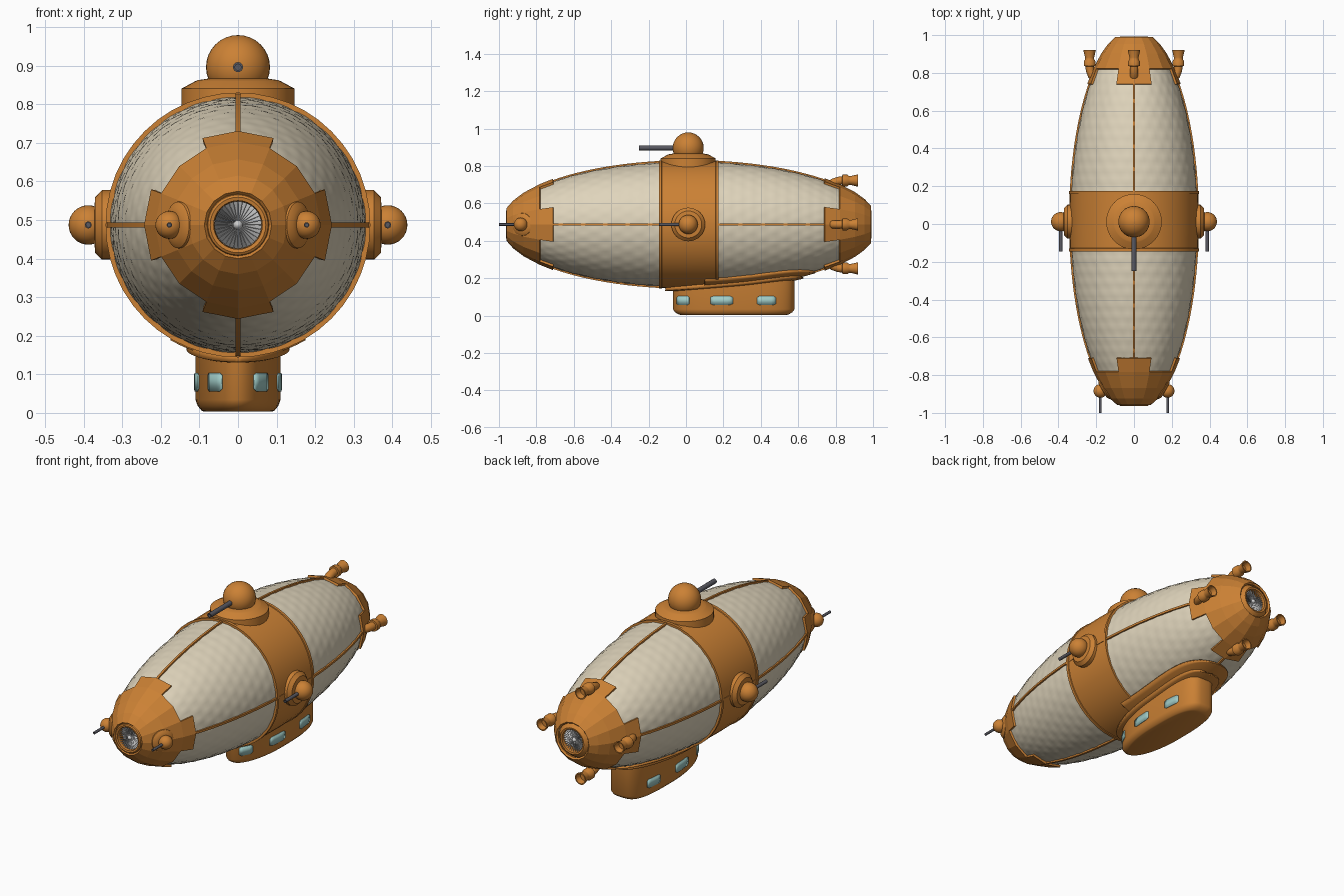
import bpy, bmesh
from math import sin, cos, pi, sqrt, radians
from mathutils import Vector

if "Cube" in bpy.data.objects:
    bpy.data.objects.remove(bpy.data.objects["Cube"])

CZ = 0.487  # height of the hull axis


def material(name, rgb):
    m = bpy.data.materials.new(name)
    m.diffuse_color = (*rgb, 1)
    m.use_nodes = True
    m.node_tree.nodes["Principled BSDF"].inputs["Base Color"].default_value = m.diffuse_color
    return m


COPPER = material("copper", (0.60, 0.22, 0.035))
CANVAS = material("canvas", (0.74, 0.66, 0.50))
GLASS = material("glass", (0.35, 0.60, 0.57))
STEEL = material("gun_steel", (0.10, 0.10, 0.12))


def finish(name, bm, mat, smooth=35, thick=0):
    bmesh.ops.remove_doubles(bm, verts=bm.verts, dist=1e-5)
    bmesh.ops.recalc_face_normals(bm, faces=bm.faces)
    me = bpy.data.meshes.new(name)
    bm.to_mesh(me)
    bm.free()
    ob = bpy.data.objects.new(name, me)
    bpy.context.collection.objects.link(ob)
    if mat:
        me.materials.append(mat)
    if thick:
        s = ob.modifiers.new("thickness", 'SOLIDIFY')
        s.thickness, s.offset = thick, 0
    if smooth:
        bpy.ops.object.select_all(action='DESELECT')
        ob.select_set(True)
        bpy.context.view_layer.objects.active = ob
        bpy.ops.object.shade_smooth_by_angle(angle=radians(smooth))
    return ob


def loft(name, rings, mat, closed=True, caps=True, smooth=35, thick=0):
    bm = bmesh.new()
    vs = [[bm.verts.new(p) for p in r] for r in rings]
    n = len(vs[0])
    for a, b in zip(vs, vs[1:]):
        for i in range(n if closed else n - 1):
            j = (i + 1) % n
            bm.faces.new((a[i], a[j], b[j], b[i]))
    if closed and caps:
        bm.faces.new(vs[0])
        bm.faces.new(vs[-1])
    return finish(name, bm, mat, smooth, thick)


def lathe(name, profile, mat, base, axis, n=32, **kw):
    """profile: (radius, distance along axis) from the base point"""
    q = Vector(axis).to_track_quat('Z', 'Y')
    rings = [[Vector(base) + q @ Vector((r * cos(2*pi*i/n), r * sin(2*pi*i/n), h))
              for i in range(n)] for r, h in profile]
    return loft(name, rings, mat, **kw)


def hull_r(y):
    return 0.335 * sqrt(max(0, 1 - (y - 0.02) ** 2))


def polar(r, y, a):
    return Vector((r * cos(a), y, CZ + r * sin(a)))


def span(a, b, n):
    return [a + (b - a) * i / n for i in range(n + 1)]


# Quilted canvas envelope
N = 112
rings = []
for k, y in enumerate(span(-0.80, 0.84, 110)):
    row = int((y + 1) / 0.06)
    rings.append([polar(hull_r(y) + 0.003 * abs(sin(pi * (y + 1) / 0.06))
                        * abs(sin(14 * 2*pi*i/N + row * pi / 2)) - 0.001, y, 2*pi*i/N)
                  for i in range(N)])
loft("envelope", rings, CANVAS, smooth=60)

# Central band with raised rims
band = [(0.325, -0.145), (0.343, -0.145), (0.343, -0.13), (0.339, -0.128), (0.341, 0.015),
        (0.339, 0.158), (0.343, 0.16), (0.343, 0.175), (0.325, 0.175)]
lathe("central_band", band, COPPER, (0, 0, CZ), (0, 1, 0), n=48, caps=False)

# Four lengthwise ribs
for k in range(4):
    a = k * pi / 2
    side = Vector((-sin(a), 0, cos(a))) * 0.006
    rings = []
    for y in span(-0.80, 0.85, 40):
        lo, hi = polar(hull_r(y) - 0.006, y, a), polar(hull_r(y) + 0.009, y, a)
        rings.append([lo - side, hi - side, hi + side, lo + side])
    loft("rib_%d" % k, rings, COPPER)


# Faceted end caps with four tabs, intake rims and fans
def end_cap(name, ys, s):
    bm = bmesh.new()
    P = lambda y, i: bm.verts.new(polar(hull_r(y) + 0.009, y, i * pi / 8))
    for i in range(16):
        for j, (y0, y1) in enumerate(zip(ys, ys[1:])):
            if j < len(ys) - 2 or i % 4 in (0, 3):
                bm.faces.new((P(y0, i), P(y0, i + 1), P(y1, i + 1), P(y1, i)))
    finish(name + "_cap", bm, COPPER, 0, 0.012)
    base = (0, ys[0], CZ)
    rim = [(0.098 if s > 0 else 0.085, -0.022), (0.078, 0.004), (0.072, 0.008), (0.063, 0.006),
           (0.061, -0.04)]
    lathe(name + "_intake_rim", rim, COPPER, base, (0, s, 0), caps=False)
    lathe(name + "_fan_back", [(0.062, -0.04), (0.062, -0.035)], None, base, (0, s, 0))
    lathe(name + "_fan_hub", [(0.014, -0.035), (0.012, -0.01), (0.006, -0.002), (0.001, 0)],
          None, base, (0, s, 0), n=16)
    bm = bmesh.new()
    for i in range(32):
        a = 2 * pi * i / 32
        y0, y1 = ys[0] - s * 0.012, ys[0] - s * 0.026
        bm.faces.new([bm.verts.new(p) for p in (
            polar(0.010, y0, a), polar(0.061, y0 + s * 0.006, a),
            polar(0.061, y1, a + 0.17), polar(0.010, y1, a + 0.17))])
    finish(name + "_fan_blades", bm, None, 0, 0.0015)


end_cap("nose", [-0.955, -0.92, -0.865, -0.78, -0.71], -1)
end_cap("tail", [0.985, 0.95, 0.90, 0.82, 0.74], 1)


# Turrets: flared base, ball, forward gun
def turret(name, base, axis, prof, ball, rb, tip, rg):
    lathe(name + "_base", prof, COPPER, base, axis)
    prof = [(max(rb * sin(pi * i / 16), 1e-4), -rb * cos(pi * i / 16)) for i in range(17)]
    lathe(name + "_ball", prof, COPPER, ball, axis)
    L = ball[1] - tip
    lathe(name + "_gun", [(rg, 0), (rg, L), (rg * .6, L), (rg * .6, L - 0.02)],
          STEEL, ball, (0, -1, 0), n=16)


turret("top_turret", (0, 0.012, 0.77), (0, 0, 1),
       [(0.147, 0), (0.147, 0.07), (0.11, 0.09), (0.105, 0.092), (0.08, 0.096)],
       (0, 0.012, 0.896), 0.083, -0.25, 0.013)
for s, side in ((-1, "left"), (1, "right")):
    turret(side + "_turret", (s * 0.31, 0.012, CZ), (s, 0, 0),
           [(0.09, 0), (0.09, 0.042), (0.072, 0.06), (0.05, 0.062)],
           (s * 0.388, 0.012, CZ), 0.051, -0.145, 0.009)
    turret(side + "_nose_turret", (s * 0.138, -0.865, CZ), (s * 0.85, -0.5, 0),
           [(0.064, 0), (0.060, 0.022), (0.046, 0.032), (0.03, 0.034)],
           (s * 0.178, -0.884, CZ), 0.036, -1.0, 0.007)

# Four bent exhaust pipes: (distance from axis, y, radius, bend angle)
PIPE = [(.17, .755, .022, 15), (.205, .768, .022, 30), (.225, .79, .022, 55),
        (.233, .815, .022, 80), (.235, .835, .022, 90), (.235, .836, .031, 90),
        (.235, .862, .031, 90), (.235, .872, .024, 90), (.235, .882, .024, 90),
        (.235, .92, .033, 90), (.235, .92, .027, 90), (.235, .89, .02, 90)]
for k in range(4):
    a = k * pi / 2
    out, tan, fwd = Vector((cos(a), 0, sin(a))), Vector((-sin(a), 0, cos(a))), Vector((0, 1, 0))
    rings = []
    for d, y, r, b in PIPE:
        b = radians(b)
        u = out * sin(b) - fwd * cos(b)
        rings.append([polar(d, y, a) + r * (u * cos(t) + tan * sin(t))
                      for t in [2 * pi * i / 20 for i in range(20)]])
    loft("exhaust_pipe_%d" % k, rings, COPPER)


# Gondola: elliptical bow, blunter stern
def plan(t, s, z):
    c, d = cos(t), sin(t)
    n = 2 if d < 0 else 3.2
    sg = lambda v: (1 if v >= 0 else -1) * abs(v) ** (2 / n)
    return Vector((0.11 * s * sg(c), 0.255 + (0.325 - 0.11 * (1 - s) * 2) * sg(d), z))


def half_width(y, w=0.11, L=0.325):
    u = (y - 0.255) / L
    n = 2 if u < 0 else 3.2
    return w * max(0, 1 - abs(u) ** n) ** (1 / n)


loft("gondola", [[plan(2 * pi * i / 64, s, z) for i in range(64)]
                 for z, s in ((0.003, 0.80), (0.006, 0.86), (0.018, 0.95), (0.034, 1), (0.27, 1))],
     COPPER)


# Plates wrapped on the underside of the hull around the gondola
def belly_plate(name, y0, y1, width, off, thick):
    rings = []
    for i in range(41):
        y = (y0 + y1) / 2 - (y1 - y0) / 2 * cos(pi * i / 40)
        w, r = max(width(y), 1e-3), hull_r(y) + off
        rings.append([Vector((u * w, y, CZ - sqrt(r * r - (u * w) ** 2)))
                      for u in span(-1, 1, 16)])
    loft(name, rings, COPPER, closed=False, thick=thick)


belly_plate("belly_plate", 0.10, 0.69,
            lambda y: 0.172 * max(0, 1 - (max(0, y - 0.1) / 0.59) ** 5) ** 0.5, 0.006, 0.012)
belly_plate("gondola_collar", -0.11, 0.62,
            lambda y: half_width(y, 0.13, 0.365), 0.012, 0.022)

# Gondola windows with clipped corners, following the wall
for s, side in ((-1, "left"), (1, "right")):
    for k, (y0, y1) in enumerate(((-0.048, 0.018), (0.13, 0.25), (0.38, 0.48))):
        rings = []
        for i, y in enumerate(span(y0, y1, 8)):
            h = 0.017 if i in (0, 8) else 0.024
            x = s * (half_width(y) + 0.0015)
            rings.append([Vector((x, y - 0.001 * (k == 0), 0.08 + h)),
                          Vector((x, y - 0.001 * (k == 0), 0.08 - h))])
        loft("%s_window_%d" % (side, k), rings, GLASS, closed=False, thick=0.004)
